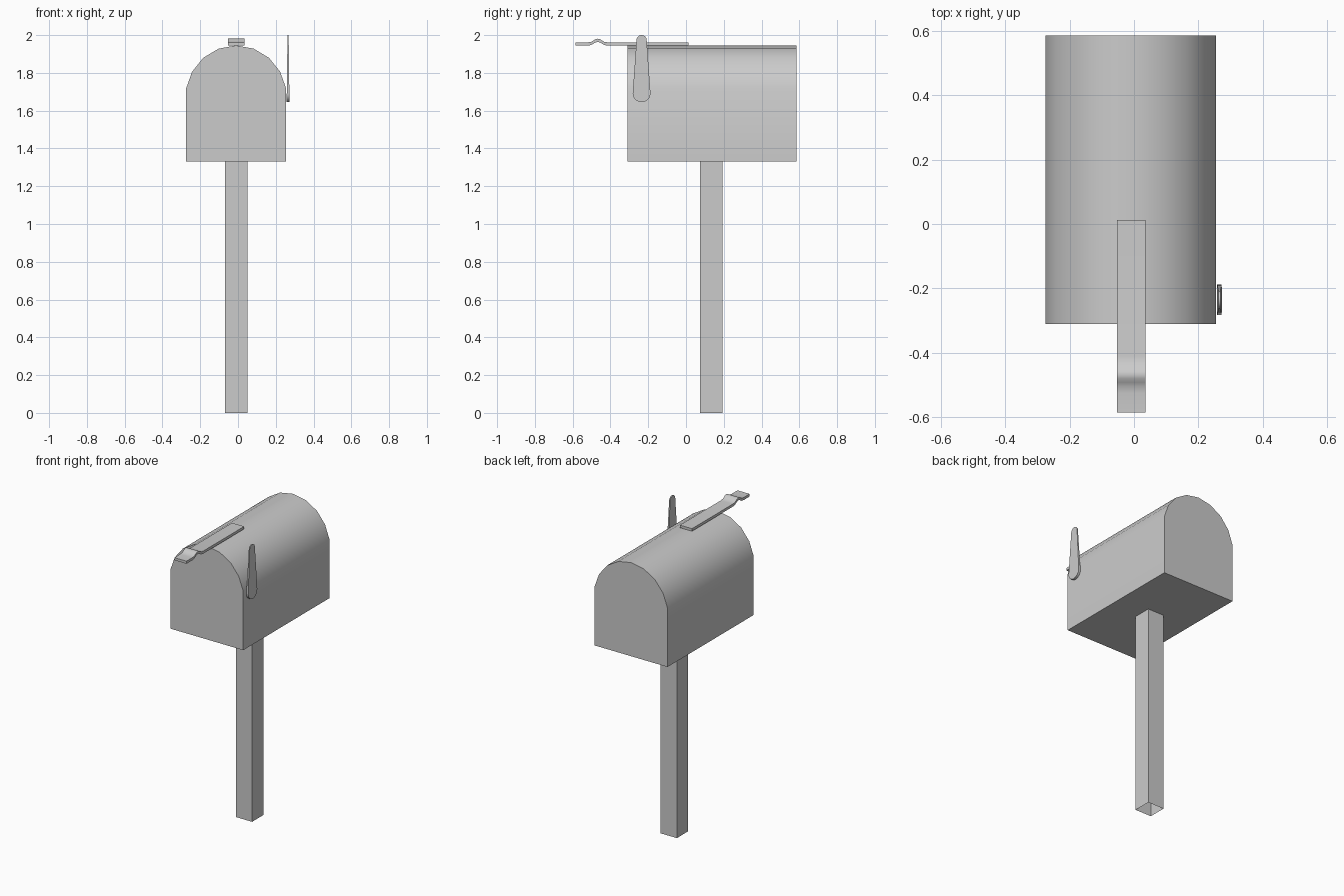
import bpy, bmesh
from math import sin, cos, pi, radians

if "Cube" in bpy.data.objects:
    bpy.data.objects.remove(bpy.data.objects["Cube"])


def make_object(name, bm, smooth=None):
    bmesh.ops.recalc_face_normals(bm, faces=bm.faces)
    mesh = bpy.data.meshes.new(name)
    bm.to_mesh(mesh)
    bm.free()
    obj = bpy.data.objects.new(name, mesh)
    bpy.context.collection.objects.link(obj)
    if smooth:
        bpy.ops.object.select_all(action='DESELECT')
        obj.select_set(True)
        bpy.context.view_layer.objects.active = obj
        bpy.ops.object.shade_smooth_by_angle(angle=radians(smooth))
    return obj


def loft(name, ring_a, ring_b, smooth=None, open_bottom=False):
    """Solid between two matching outlines."""
    bm = bmesh.new()
    a = [bm.verts.new(p) for p in ring_a]
    b = [bm.verts.new(p) for p in ring_b]
    n = len(a)
    for i in range(n):
        j = (i + 1) % n
        bm.faces.new((a[i], a[j], b[j], b[i]))
    bm.faces.new(b)
    if not open_bottom:
        bm.faces.new(a)
    return make_object(name, bm, smooth)


# Box with arched roof
CX, R, CZ = -0.01, 0.265, 1.68
outline = [(CX + R, 1.33)]
for i in range(9):
    t = radians(8 + 164 * i / 8)
    x = R * (1 if i == 0 else -1) if i in (0, 8) else R * cos(t)
    outline.append((CX + x, CZ + R * sin(t)))
outline.append((CX - R, 1.33))
loft("mailbox_body", [(x, -0.31, z) for x, z in outline],
     [(x, 0.585, z) for x, z in outline], 35)

# Square post, open at the foot
corners = [(-0.068, 0.075), (0.05, 0.075), (0.05, 0.192), (-0.068, 0.192)]
loft("post", [(x, y, 0) for x, y in corners],
     [(x, y, 1.33) for x, y in corners], open_bottom=True)

# Door latch strip with a finger hump
path = [(-0.585, 0), (-0.525, 0)]
path += [(-0.515 + 0.095 * i / 8, 0.02 * (1 - cos(2 * pi * i / 8)) / 2)
         for i in range(1, 8)]
path += [(-0.41, 0), (0.013, 0)]
strip = [(y, 1.944 + h) for y, h in path] + [(y, 1.961 + h) for y, h in reversed(path)]
loft("latch_strip", [(-0.053, y, z) for y, z in strip],
     [(0.035, y, z) for y, z in strip], 35)

# Signal flag: tapered round-ended blade, thicker at the pivot
FY = -0.235
flag = [(FY + 0.047 * cos(pi + pi * i / 12), 1.692 + 0.047 * sin(pi + pi * i / 12))
        for i in range(13)]
flag += [(FY + 0.027 * cos(pi * i / 12), 1.973 + 0.027 * sin(pi * i / 12))
         for i in range(13)]


def flag_side(sign):
    return [(0.265 + sign * (0.0075 - 0.0045 * (z - 1.645) / 0.355), y, z)
            for y, z in flag]


loft("signal_flag", flag_side(-1), flag_side(1), 35)
